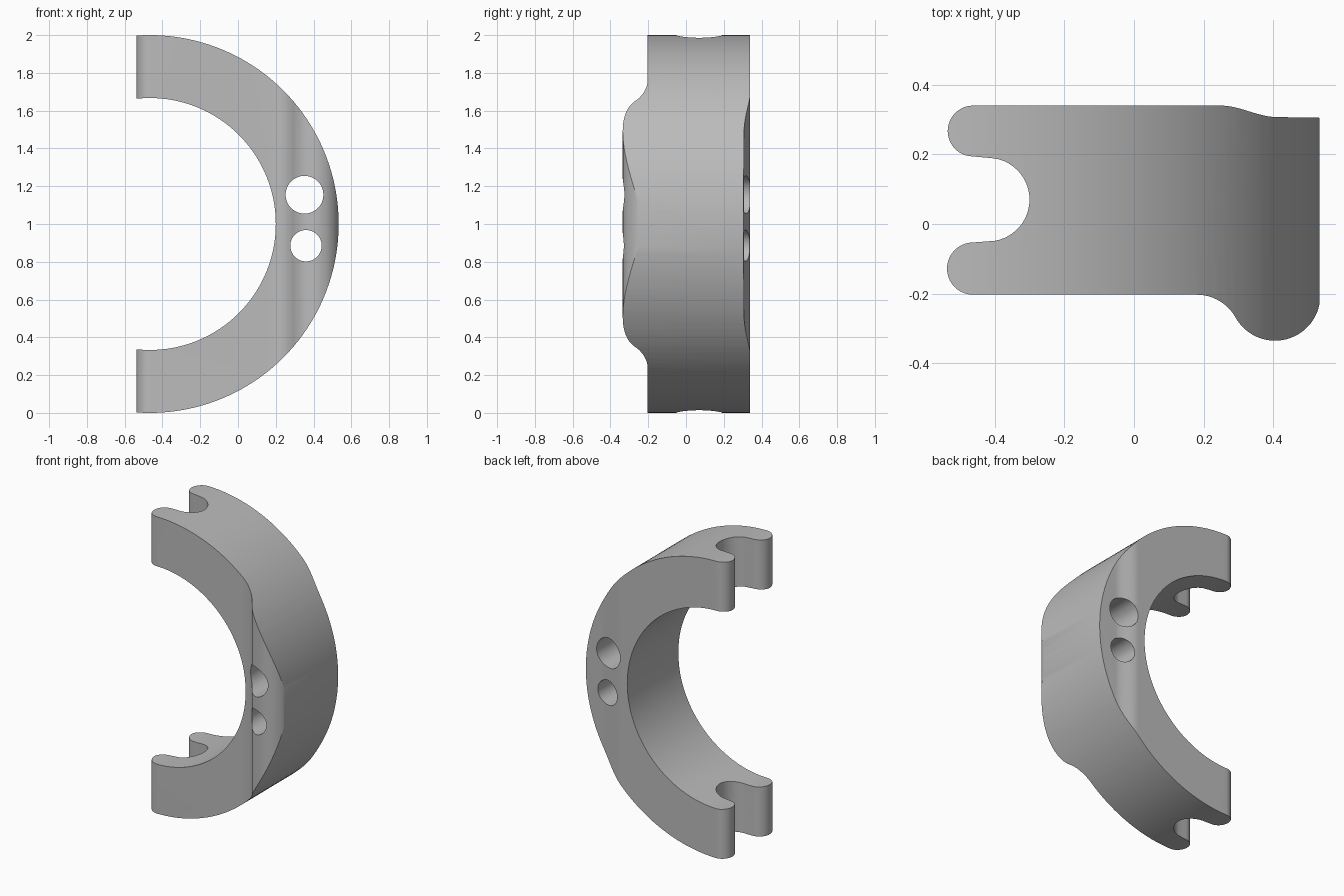
import bpy
import bmesh
from math import cos, sin, pi, radians

cube = bpy.data.objects.get("Cube")
if cube:
    bpy.data.objects.remove(cube, do_unlink=True)

# Single grey material
grey = bpy.data.materials.new("plain grey")
grey.use_nodes = True
colour = (0.5, 0.5, 0.5, 1)
grey.diffuse_color = colour
grey.node_tree.nodes["Principled BSDF"].inputs["Base Color"].default_value = colour


def arc(cx, cy, r, start, end, n=16):
    angles = [radians(start + (end - start) * i / n) for i in range(n + 1)]
    return [(cx + r * cos(a), cy + r * sin(a)) for a in angles]


def bar_along_y(name, x, z, r, sides):
    bpy.ops.mesh.primitive_cylinder_add(vertices=sides, radius=r, depth=2,
                                        location=(x, 0, z), rotation=(pi / 2, 0, 0))
    obj = bpy.context.object
    obj.name = name
    obj.hide_render = True
    return obj


# Plan outline: bulging front pad, two rounded fingers, slot, stepped back
outline = [(0.535, 0.305)]
outline += arc(0.405, -0.205, 0.13, 360, 209, 28)      # rounded front pad
outline += arc(0.18, -0.331, 0.128, 29, 90, 12)[1:]    # fillet into the front face
outline += arc(-0.462, -0.128, 0.075, 270, 90, 20)     # front finger
outline += arc(-0.42, 0.07, 0.12, -80, 80, 24)         # slot
outline += arc(-0.462, 0.267, 0.073, 270, 90, 20)      # back finger
for i in range(13):                                    # shallow step in the back
    t = i / 12
    outline.append((0.25 + 0.16 * t, 0.34 - 0.033 * t * t * (3 - 2 * t)))

# Extrude the outline upwards
mesh = bpy.data.meshes.new("clamp_ring")
bm = bmesh.new()
face = bm.faces.new([bm.verts.new((x, y, -0.1)) for x, y in outline])
top = bmesh.ops.extrude_face_region(bm, geom=[face])
bmesh.ops.translate(bm, vec=(0, 0, 2.2),
                    verts=[v for v in top["geom"] if isinstance(v, bmesh.types.BMVert)])
bmesh.ops.recalc_face_normals(bm, faces=bm.faces)
bm.to_mesh(mesh)
bm.free()
ring = bpy.data.objects.new("clamp_ring", mesh)
bpy.context.collection.objects.link(ring)

# Trim to the half ring, then bore the centre and the two holes
cutters = [
    (bar_along_y("outer_trim", -0.467, 1, 1, 160), 'INTERSECT'),
    (bar_along_y("centre_bore", -0.467, 1, 0.667, 128), 'DIFFERENCE'),
    (bar_along_y("large_hole", 0.352, 1.155, 0.1, 48), 'DIFFERENCE'),
    (bar_along_y("small_hole", 0.36, 0.885, 0.083, 48), 'DIFFERENCE'),
]
bpy.ops.object.select_all(action='DESELECT')
ring.select_set(True)
bpy.context.view_layer.objects.active = ring
for cutter, operation in cutters:
    mod = ring.modifiers.new(cutter.name, 'BOOLEAN')
    mod.operation = operation
    mod.solver = 'EXACT'
    mod.object = cutter
    bpy.ops.object.modifier_apply(modifier=mod.name)
    bpy.data.objects.remove(cutter, do_unlink=True)

ring.data.materials.clear()
ring.data.materials.append(grey)
for poly in ring.data.polygons:
    poly.material_index = 0
bpy.ops.object.shade_smooth_by_angle(angle=radians(25))
